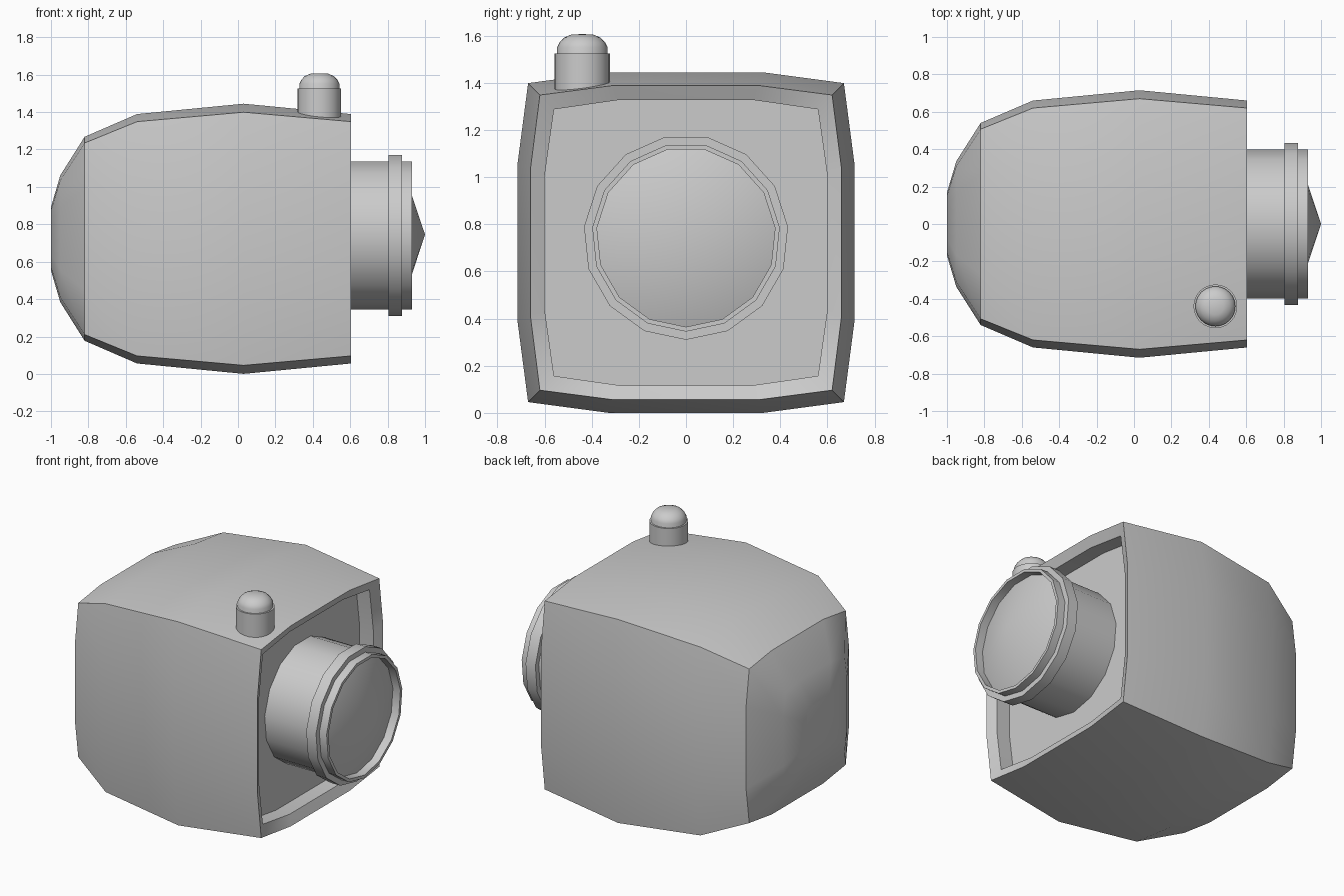
import bpy, bmesh
from math import pi, cos, sin, radians
from mathutils import Matrix

if "Cube" in bpy.data.objects:
    bpy.data.objects.remove(bpy.data.objects["Cube"])


def finish(bm, name, angle=30):
    bmesh.ops.remove_doubles(bm, verts=bm.verts, dist=1e-5)
    bmesh.ops.recalc_face_normals(bm, faces=bm.faces)
    mesh = bpy.data.meshes.new(name)
    bm.to_mesh(mesh)
    bm.free()
    obj = bpy.data.objects.new(name, mesh)
    bpy.context.collection.objects.link(obj)
    bpy.ops.object.select_all(action='DESELECT')
    obj.select_set(True)
    bpy.context.view_layer.objects.active = obj
    bpy.ops.object.shade_smooth_by_angle(angle=radians(angle))
    return obj


def bridge(bm, rings):
    for a, b in zip(rings, rings[1:]):
        n = len(a)
        for i in range(n):
            j = (i + 1) % n
            bm.faces.new((a[i], a[j], b[j], b[i]))


def lathe(name, profile, sides, matrix, tip=None):
    # profile of (radius, height) spun around local z, then placed
    bm = bmesh.new()
    rings = [[bm.verts.new((r * cos(2 * pi * i / sides), r * sin(2 * pi * i / sides), h))
              for i in range(sides)] for r, h in profile]
    bridge(bm, rings)
    bm.faces.new(rings[0])
    if tip is None:
        bm.faces.new(rings[-1])
    else:
        top = bm.verts.new((0, 0, tip))
        for i in range(sides):
            bm.faces.new((rings[-1][i], rings[-1][(i + 1) % sides], top))
    bmesh.ops.transform(bm, matrix=matrix, verts=bm.verts)
    return finish(bm, name)


# Bulging box body: puffed square sections along x, with a recessed front panel
CZ = 0.7225
sections = [  # x, half width, corner, third point
    (-1.0, 0.168, 0.15, 0.08), (-0.95, 0.336, 0.31, 0.165), (-0.82, 0.54, 0.507, 0.27),
    (-0.54, 0.66, 0.62, 0.31), (0.03, 0.715, 0.67, 0.33), (0.605, 0.66, 0.62, 0.31),
    (0.575, 0.60, 0.56, 0.28), (0.475, 0.60, 0.56, 0.28)]
bm = bmesh.new()
rings = []
for x, m, c, t in sections:
    side = [(c, -c), (m, -t), (m, t)]
    ring = []
    for k in range(4):
        co, si = (1, 0, -1, 0)[k], (0, 1, 0, -1)[k]
        ring += [bm.verts.new((x, y * co - z * si, CZ + 1.01 * (y * si + z * co))) for y, z in side]
    rings.append(ring)
bridge(bm, rings)
bm.faces.new(rings[0])
bm.faces.new(rings[-1])
body = finish(bm, "body")
# keep the domed rear fully smooth
verts = body.data.vertices
for e in body.data.edges:
    if min(verts[i].co.x for i in e.vertices) < -0.83:
        e.use_edge_sharp = False

# Lens barrel with raised collar and shallow cone glass; a vertex points straight down
place = Matrix.Translation((0, 0, 0.745)) @ Matrix.Rotation(pi / 2, 4, 'Y')
lathe("lens_barrel", [(0.40, 0.45), (0.40, 0.805), (0.435, 0.805), (0.435, 0.877),
                      (0.40, 0.877), (0.40, 0.93), (0.38, 0.93), (0.38, 0.875)],
      15, place, tip=1.0)

# Shutter button: sleeve and domed cap
spot = Matrix.Translation((0.435, -0.44, 0))
lathe("button_sleeve", [(0.117, 1.34), (0.117, 1.525)], 24, spot)
lathe("button_cap", [(0.107, 1.45), (0.107, 1.552), (0.097, 1.572), (0.078, 1.592),
                     (0.045, 1.606)], 24, spot, tip=1.607)
